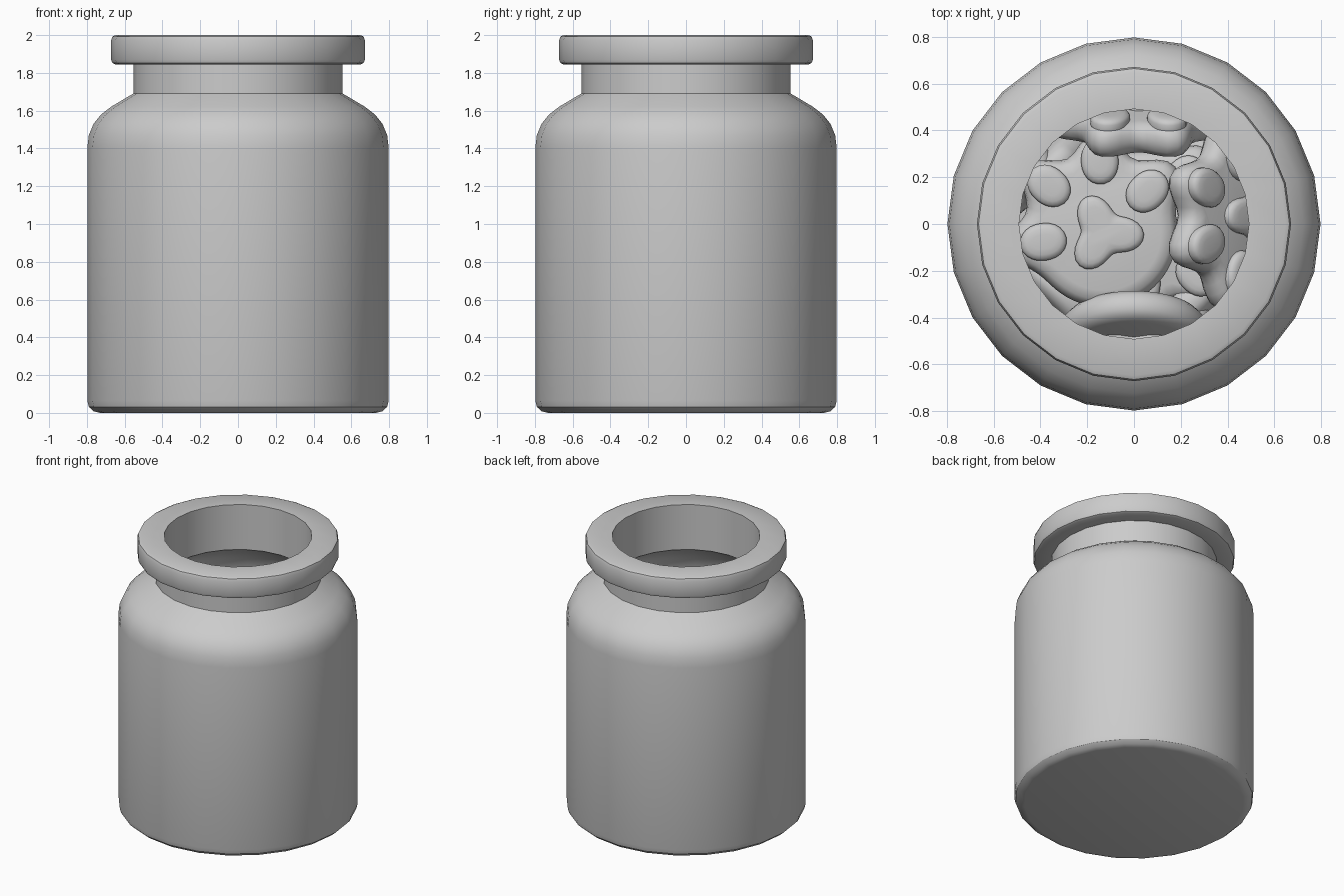
import bpy, bmesh, math
from mathutils import Vector, Matrix

if "Cube" in bpy.data.objects:
    bpy.data.objects.remove(bpy.data.objects["Cube"])


def add_object(name, bm, angle=40):
    bmesh.ops.recalc_face_normals(bm, faces=bm.faces)
    mesh = bpy.data.meshes.new(name)
    bm.to_mesh(mesh)
    bm.free()
    obj = bpy.data.objects.new(name, mesh)
    bpy.context.collection.objects.link(obj)
    bpy.context.view_layer.objects.active = obj
    obj.select_set(True)
    bpy.ops.object.shade_smooth_by_angle(angle=math.radians(angle))
    obj.select_set(False)
    return obj


def bridge(bm, rings):
    for a, b in zip(rings, rings[1:]):
        n = len(a)
        for i in range(n):
            j = (i + 1) % n
            bm.faces.new((a[i], a[j], b[j], b[i]))
    bm.faces.new(rings[0])
    bm.faces.new(rings[-1])


# Jar: one lathed profile, outside up and inside back down
profile = [(0.73, 0), (0.765, 0.009), (0.79, 0.032), (0.798, 0.065),
           (0.798, 1.40), (0.79, 1.47), (0.765, 1.53), (0.725, 1.58),
           (0.67, 1.622), (0.552, 1.692), (0.552, 1.845),
           (0.65, 1.845), (0.665, 1.852), (0.672, 1.87),
           (0.672, 1.972), (0.665, 1.992), (0.648, 2.0),
           (0.492, 2.0), (0.492, 1.67), (0.64, 1.575), (0.70, 1.51),
           (0.735, 1.40), (0.735, 0.11), (0.71, 0.07), (0.67, 0.06)]
bm = bmesh.new()
SIDES = 24
rings = [[bm.verts.new((r * math.cos(2 * math.pi * i / SIDES),
                        r * math.sin(2 * math.pi * i / SIDES), z))
          for i in range(SIDES)] for r, z in profile]
bridge(bm, rings)
add_object("jar", bm, 32)


# Paw biscuit: rounded slab with raised pad and four toes, toes toward +Y
TOES = [(-72, 0.26), (-23, 0.31), (23, 0.31), (72, 0.26)]


def slab(bm, radius, centre, levels, n):
    rings = []
    for inset, z in levels:
        ring = []
        for i in range(n):
            a = 2 * math.pi * i / n
            r = radius(a) - inset
            ring.append(bm.verts.new((centre[0] + r * math.sin(a),
                                      centre[1] + r * math.cos(a), z)))
        rings.append(ring)
    bridge(bm, rings)


def body_radius(a):
    deg = (math.degrees(a) + 180) % 360 - 180
    bumps = sum(d * 0.4 * math.exp(-((deg - t) / 17) ** 2) for t, d in TOES)
    return 0.315 + bumps


body_levels = [(0.07, -0.07), (0.03, -0.06), (0.008, -0.035), (0, 0),
               (0.008, 0.035), (0.03, 0.06), (0.07, 0.07)]
bump_levels = [(0, 0.06), (0, 0.085), (0.008, 0.097), (0.025, 0.104), (0.05, 0.107)]

bm = bmesh.new()
slab(bm, body_radius, (0, 0), body_levels, 64)
slab(bm, lambda a: 0.135 + 0.038 * math.cos(3 * a), (0, 0), bump_levels, 40)
for t, d in TOES:
    t = math.radians(t)

    def toe_radius(a, t=t):
        return 0.09 + 0.01 * math.cos(2 * (a - t))
    slab(bm, toe_radius, (d * math.sin(t), d * math.cos(t)), bump_levels, 24)
first = add_object("paw_biscuit", bm, 60)


def place(name, loc, normal, toe):
    z = Vector(normal).normalized()
    x = Vector(toe).cross(z).normalized()
    y = z.cross(x)
    m = Matrix((x, y, z)).transposed().to_4x4()
    obj = bpy.data.objects.new(name, first.data)
    bpy.context.collection.objects.link(obj)
    obj.matrix_world = Matrix.Translation(loc) @ m
    return obj


# Visible top biscuits: flat, leaning right, front and back
place("flat_top_biscuit", (-0.13, -0.04, 0.95), (0, 0, 1), (-0.44, 0.9, 0))
place("right_biscuit", (0.46, 0.035, 0.87), (0.7, 0, 0.7), (-1, 0, 1))
place("front_biscuit", (0, -0.46, 0.82), (0, -0.91, 0.42), (0, 0, -1))
place("back_biscuit", (0.02, 0.48, 0.80), (0, 0.93, 0.36), (0, 0, 1))

# Lower biscuits standing around the wall, with flat ones in the middle
for i in range(4):
    a = math.radians(45 + 90 * i)
    c, s = math.cos(a), math.sin(a)
    up = 1 if i % 2 else -1
    place(f"lower_biscuit_{i + 1}", (0.47 * c, 0.47 * s, 0.45), (c, s, 0.2), (0, 0, up))
place("middle_biscuit", (0.05, 0, 0.74), (0, 0, 1), (1, -0.4, 0))
place("floor_biscuit", (0, 0, 0.135), (0, 0, 1), (0, 1, 0))
bpy.data.objects.remove(first)
